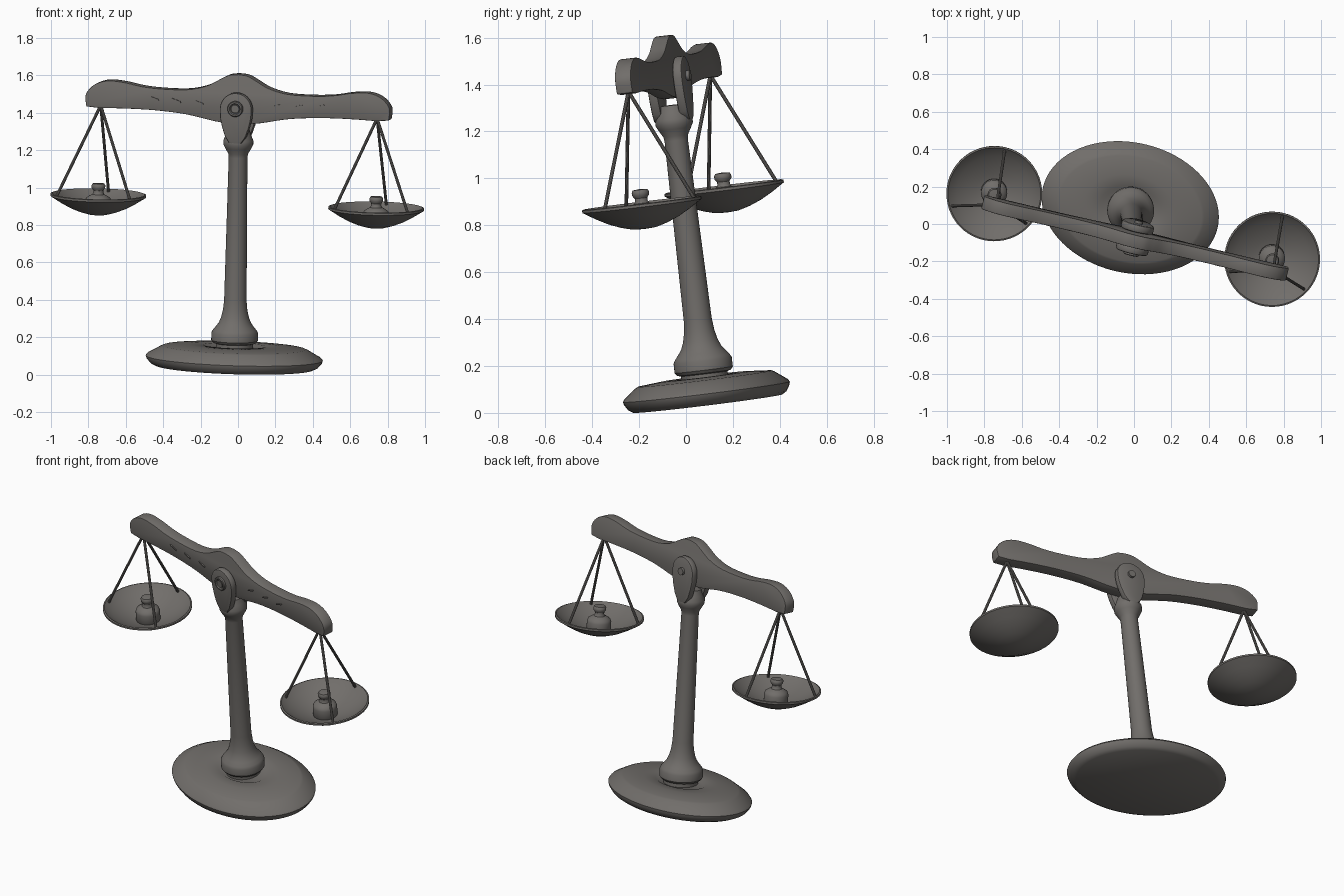
import bpy, bmesh, math
from mathutils import Matrix, Vector

if "Cube" in bpy.data.objects:
    bpy.data.objects.remove(bpy.data.objects["Cube"])

mat = bpy.data.materials.new("dark_warm_grey")
mat.diffuse_color = (0.165, 0.155, 0.145, 1)
mat.use_nodes = True
mat.node_tree.nodes["Principled BSDF"].inputs["Base Color"].default_value = mat.diffuse_color

# The whole balance leans and is turned: one shared frame
up = Vector((0.019, -0.12, 1)).normalized()
side = Vector((0.972, -0.235, 0))
side = (side - up * side.dot(up)).normalized()
back = up.cross(side)
FRAME = Matrix.Translation((-0.021, 0.093, 0.04)) @ Matrix((side, back, up)).transposed().to_4x4()


def finish(bm, name, bevel=0, angle=35):
    bmesh.ops.recalc_face_normals(bm, faces=bm.faces)
    if bevel:
        sharp = [e for e in bm.edges if e.calc_face_angle(0) > math.radians(50)]
        bmesh.ops.bevel(bm, geom=sharp, offset=bevel, segments=2, affect='EDGES', profile=0.5)
    bm.transform(FRAME)
    me = bpy.data.meshes.new(name)
    bm.to_mesh(me)
    bm.free()
    me.materials.append(mat)
    ob = bpy.data.objects.new(name, me)
    bpy.context.collection.objects.link(ob)
    bpy.ops.object.select_all(action='DESELECT')
    ob.select_set(True)
    bpy.context.view_layer.objects.active = ob
    bpy.ops.object.shade_smooth_by_angle(angle=math.radians(angle))
    return ob


def lathe(name, profile, at=(0, 0, 0), n=48, sy=1, turn=Matrix()):
    """Spin (radius, height) points; zero radius closes the end."""
    bm = bmesh.new()
    rings = []
    for r, z in profile:
        if r == 0:
            rings.append([bm.verts.new((0, 0, z))] * n)
        else:
            rings.append([bm.verts.new((r * math.cos(2 * math.pi * i / n),
                                        r * sy * math.sin(2 * math.pi * i / n), z)) for i in range(n)])
    for a, b in zip(rings, rings[1:]):
        for i in range(n):
            j = (i + 1) % n
            quad = list(dict.fromkeys((a[i], a[j], b[j], b[i])))
            bm.faces.new(quad)
    bm.transform(Matrix.Translation(at) @ turn)
    return finish(bm, name)


def plate(name, outline, y0, y1, bevel):
    """Extrude an (x, z) outline from y0 to y1."""
    bm = bmesh.new()
    face = bm.faces.new([bm.verts.new((x, y0, z)) for x, z in outline])
    ext = bmesh.ops.extrude_face_region(bm, geom=[face])
    moved = [v for v in ext['geom'] if isinstance(v, bmesh.types.BMVert)]
    bmesh.ops.translate(bm, verts=moved, vec=(0, y1 - y0, 0))
    return finish(bm, name, bevel)


def smooth_line(pts, steps=5):
    """Catmull-Rom curve through the points."""
    p = [Vector(q) for q in [pts[0]] + pts + [pts[-1]]]
    out = []
    for a, b, c, d in zip(p, p[1:], p[2:], p[3:]):
        for k in range(steps):
            t = k / steps
            out.append(0.5 * (2 * b + (c - a) * t + (2 * a - 5 * b + 4 * c - d) * t * t
                              + (3 * b - a - 3 * c + d) * t ** 3))
    return [tuple(v) for v in out] + [tuple(pts[-1])]


def rod(name, a, b, r, n=10):
    a, b = Vector(a), Vector(b)
    turn = (b - a).to_track_quat('Z', 'Y').to_matrix().to_4x4()
    length = (b - a).length
    return lathe(name, [(0, 0), (r, 0), (r, length), (0, length)], a, n, 1, turn)


# Oval foot
lathe("base", [(0, 0), (0.43, 0), (0.455, 0.012), (0.476, 0.037), (0.48, 0.05), (0.47, 0.062),
               (0.40, 0.101), (0.385, 0.107), (0.25, 0.116), (0.17, 0.116), (0.15, 0.106), (0, 0.106)],
      n=72, sy=0.73)

# Turned column with bell foot and capital
lathe("column", [(0, 0.09), (0.1, 0.09), (0.1, 0.128), (0.115, 0.132), (0.125, 0.145), (0.125, 0.185),
                 (0.117, 0.2), (0.102, 0.218), (0.086, 0.24), (0.074, 0.27), (0.065, 0.31), (0.06, 0.36),
                 (0.05, 1.13), (0.053, 1.15), (0.07, 1.18), (0.08, 1.2), (0.08, 1.222),
                 (0.068, 1.25), (0.056, 1.282), (0, 1.282)])

# Beam: half outline mirrored
top = smooth_line([(0, 1.58), (0.05, 1.574), (0.1, 1.549), (0.17, 1.512), (0.27, 1.487), (0.4, 1.483),
                   (0.52, 1.49), (0.63, 1.509), (0.72, 1.513), (0.79, 1.488), (0.835, 1.435), (0.832, 1.37)])
low = smooth_line([(0.76, 1.364), (0.62, 1.368), (0.45, 1.366), (0.28, 1.352), (0.12, 1.322), (0, 1.31)])
half = top + low
plate("beam", half + [(-x, z) for x, z in half[-2:0:-1]], -0.035, 0.035, 0.004)

# Short raised marks on the beam front
for s in (-1, 1):
    for x, z in ((0.21, 1.42), (0.335, 1.425), (0.455, 1.43)):
        plate("beam_mark", [(s * (x - 0.024), z - 0.011), (s * (x + 0.02), z + 0.003),
                            (s * (x + 0.024), z + 0.011), (s * (x - 0.02), z - 0.003)], -0.041, -0.034, 0)

# Fork cheeks holding the beam
cheek = [(0.088 * math.sin(math.radians(a)), 1.395 + 0.09 * math.cos(math.radians(a)))
         for a in range(0, 100, 10)]
cheek += [(0.086, 1.35), (0.075, 1.3), (0.058, 1.25), (0.035, 1.215), (0, 1.203)]
cheek += [(-x, z) for x, z in cheek[-2:0:-1]]
for s, name in ((-1, "front_cheek"), (1, "back_cheek")):
    plate(name, cheek, s * 0.038, s * 0.08, 0.01)

# Pivot pin, front collar ring and back nut
rod("pivot_pin", (0, -0.092, 1.4), (0, 0.095, 1.4), 0.022, 20)
to_front = Matrix.Rotation(math.radians(90), 4, 'X')
lathe("pivot_collar", [(0.026, 0), (0.042, 0), (0.042, 0.012), (0.038, 0.016), (0.03, 0.016), (0.026, 0.01),
                       (0.026, 0)], (0, -0.079, 1.4), 32, 1, to_front)

# Pans, hanging rods and weights
for s in (-1, 1):
    cx = s * 0.764
    lathe("pan", [(0, 0.785), (0.05, 0.788), (0.1, 0.802), (0.15, 0.822), (0.2, 0.849), (0.246, 0.878),
                  (0.256, 0.884), (0.256, 0.895), (0.248, 0.898), (0.24, 0.89), (0.2, 0.862), (0.15, 0.836),
                  (0.1, 0.816), (0.05, 0.802), (0, 0.798)], (cx, 0, 0), 56)
    for a in (90, 210, 330):
        t = math.radians(a)
        rod("hanging_rod", (s * 0.76, 0, 1.375),
            (cx + 0.235 * math.cos(t), 0.235 * math.sin(t), 0.884), 0.008)
    lathe("weight", [(0, 0.795), (0.066, 0.795), (0.07, 0.802), (0.07, 0.862), (0.064, 0.877), (0.048, 0.888),
                     (0.032, 0.896), (0.027, 0.906), (0.027, 0.918), (0.036, 0.93), (0.037, 0.944),
                     (0.031, 0.954), (0, 0.957)], (cx, 0, 0), 32)
